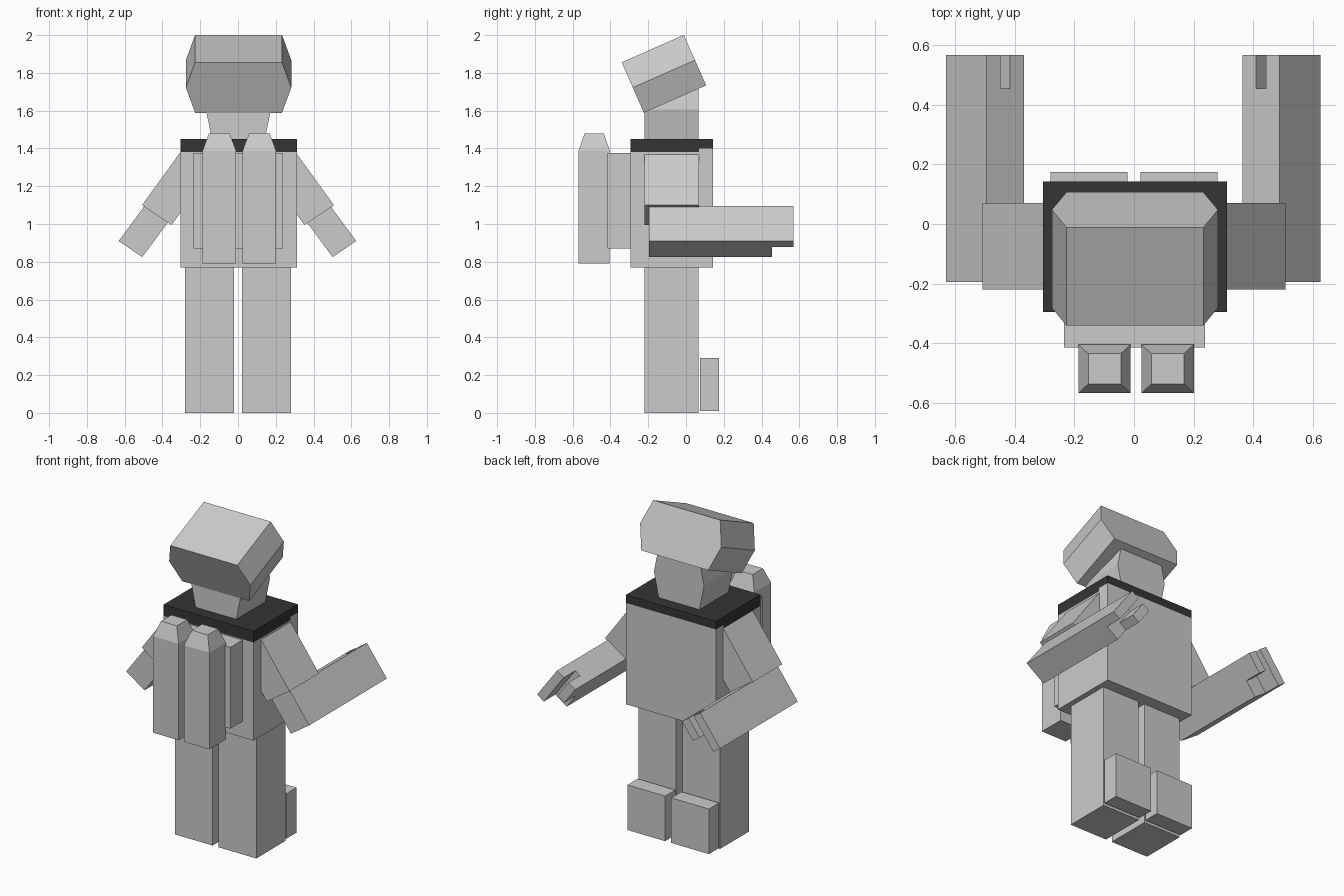
import bpy, bmesh
from math import radians
from mathutils import Matrix, Vector

old = bpy.data.objects.get("Cube")
if old:
    bpy.data.objects.remove(old)


def material(name, value):
    m = bpy.data.materials.new(name)
    m.use_nodes = True
    color = (value, value, value, 1)
    m.diffuse_color = color
    m.node_tree.nodes["Principled BSDF"].inputs["Base Color"].default_value = color
    return m


grey = material("light grey", 0.6)
black = material("charcoal", 0.035)


def finish(name, bm, mat=grey):
    bmesh.ops.recalc_face_normals(bm, faces=bm.faces)
    mesh = bpy.data.meshes.new(name)
    bm.to_mesh(mesh)
    bm.free()
    mesh.materials.append(mat)
    ob = bpy.data.objects.new(name, mesh)
    bpy.context.collection.objects.link(ob)
    return ob


def prism(name, profile, lo, hi, axis="y", mat=grey):
    """Extrude a profile (x, z) along y, or (y, z) along x."""
    def point(a, z, d):
        return (a, d, z) if axis == "y" else (d, a, z)
    bm = bmesh.new()
    face = bm.faces.new([bm.verts.new(point(a, z, lo)) for a, z in profile])
    new = bmesh.ops.extrude_face_region(bm, geom=[face])["geom"]
    shift = Vector(point(0, 0, hi - lo))
    bmesh.ops.translate(bm, verts=[v for v in new if isinstance(v, bmesh.types.BMVert)], vec=shift)
    return finish(name, bm, mat)


def box(name, x, y, z, mat=grey):
    return prism(name, [(x[0], z[0]), (x[1], z[0]), (x[1], z[1]), (x[0], z[1])], *y, mat=mat)


def hexagon(top, middle, half_height):
    """Six-sided profile, widest at mid height."""
    return [(-top, -half_height), (top, -half_height), (middle, 0),
            (top, half_height), (-top, half_height), (-middle, 0)]


# Torso and dark collar slab, with a small step near the chest
XS = (-0.305, 0.313)
BACK, STEP, CHEST = -0.295, 0.068, 0.142
seam = [(CHEST, 1.40), (STEP, 1.40), (STEP, 1.38), (BACK, 1.38)]
prism("torso", [(BACK, 0.77), (CHEST, 0.77)] + seam, *XS, axis="x")
prism("collar", [(BACK, 1.45), (CHEST, 1.45)] + seam, *XS, axis="x", mat=black)

# Neck and tilted head
neck = prism("neck", hexagon(0.13, 0.172, 0.205), -0.22, 0.066)
neck.location = (0.002, 0, 1.605)
head = prism("head", hexagon(0.23, 0.279, 0.146), -0.18, 0.18)
head.matrix_world = Matrix.Translation((0.003, -0.117, 1.795)) @ Matrix.Rotation(radians(23.8), 4, "X")

# Backpack panel
box("backpack_panel", (-0.235, 0.238), (-0.415, BACK), (0.87, 1.375))

# Air tanks with tapered tops
for side, x0 in (("right", -0.187), ("left", 0.025)):
    bm = bmesh.new()
    centre = Vector((x0 + 0.088, -0.486, 1.09))
    bmesh.ops.create_cube(bm, size=1, matrix=Matrix.Translation(centre) @ Matrix.Diagonal((0.176, 0.164, 0.6, 1)))
    top = max(bm.faces, key=lambda f: f.calc_center_median().z)
    new = bmesh.ops.extrude_face_region(bm, geom=[top])["geom"]
    bm.faces.remove(top)
    verts = [v for v in new if isinstance(v, bmesh.types.BMVert)]
    bmesh.ops.translate(bm, verts=verts, vec=(0, 0, 0.09))
    bmesh.ops.scale(bm, verts=verts, vec=(0.62, 0.62, 1), space=Matrix.Translation(-centre))
    finish(side + "_air_tank", bm)

# Limbs; forearm cross-section runs along "down" (long) and "inward" (thin)
top_corner = Vector((0.492, 1.095))
down = Vector((0.137, -0.185))
inward = Vector((-0.125, -0.085))


def section(s, long, thin0, thin1):
    """Slanted rectangle in x, z, given in fractions of the forearm section."""
    corners = [(0, thin0), (long, thin0), (long, thin1), (0, thin1)]
    pts = [top_corner + down * a + inward * b for a, b in corners]
    return [(s * p.x - 0.003, p.y) for p in pts]


for side, s in (("right", -1), ("left", 1)):
    legs = sorted((s * 0.021, s * 0.28))
    box(side + "_leg", legs, (-0.22, 0.066), (0, 0.77))
    box(side + "_foot", legs, (0.075, 0.175), (0.01, 0.29))
    shoulder = [(0.305, 1.38), (0.508, 1.10), (0.352, 0.995), (0.15, 1.27)]
    prism(side + "_upper_arm", [(s * x, z) for x, z in shoulder], -0.22, 0.07)
    prism(side + "_forearm", section(s, 1, 0, 1), -0.195, 0.455)
    prism(side + "_hand", section(s, 1, 0, 0.37), 0.455, 0.568)
    prism(side + "_thumb", section(s, 0.55, 0.63, 1), 0.455, 0.568)
